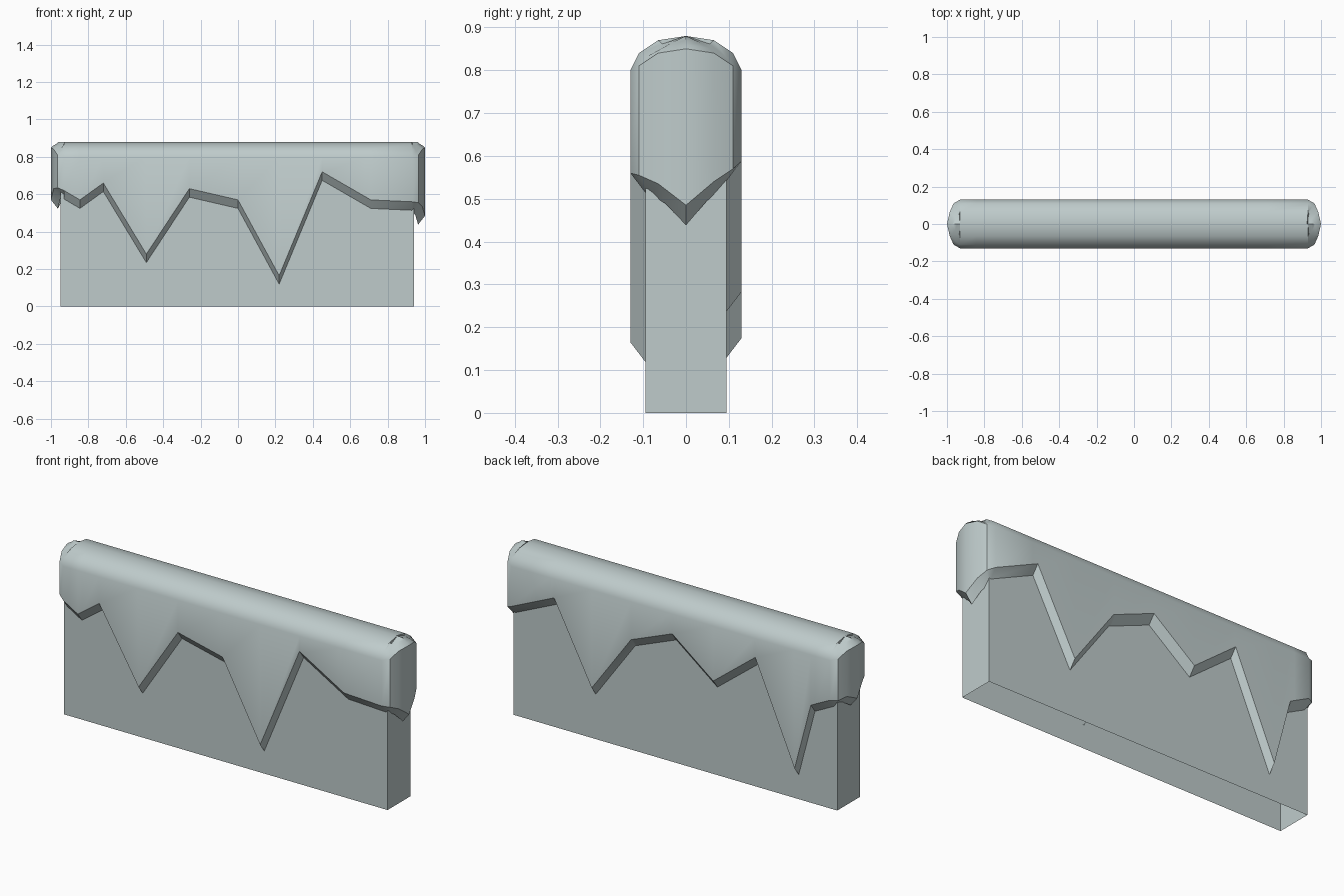
import bpy, bmesh

if "Cube" in bpy.data.objects:
    bpy.data.objects.remove(bpy.data.objects["Cube"])

mat = bpy.data.materials.new("pale grey green")
mat.diffuse_color = (0.52, 0.60, 0.60, 1)
mat.use_nodes = True
mat.node_tree.nodes["Principled BSDF"].inputs["Base Color"].default_value = mat.diffuse_color


def finish(bm, name):
    bmesh.ops.remove_doubles(bm, verts=bm.verts, dist=0.0005)
    bmesh.ops.recalc_face_normals(bm, faces=bm.faces)
    mesh = bpy.data.meshes.new(name)
    bm.to_mesh(mesh)
    bm.free()
    mesh.materials.append(mat)
    obj = bpy.data.objects.new(name, mesh)
    bpy.context.collection.objects.link(obj)
    return obj


def lerp(pts, x):
    for (x0, z0), (x1, z1) in zip(pts, pts[1:]):
        if x0 <= x <= x1:
            return z0 + (z1 - z0) * (x - x0) / (x1 - x0)


# wall slab, open underneath
bm = bmesh.new()
bmesh.ops.create_cube(bm, size=1)
for v in bm.verts:
    v.co = (v.co.x * 1.89 - 0.005, v.co.y * 0.19, 0.4 + v.co.z * 0.8)
bm.normal_update()
bmesh.ops.delete(bm, geom=[f for f in bm.faces if f.normal.z < -0.5], context='FACES_ONLY')
finish(bm, "wall")

# drooping edge heights of the covering along each long side
front = [(-.93, .62), (-.845, .57), (-.72, .66), (-.49, .28), (-.26, .63), (0, .57),
         (.22, .165), (.45, .72), (.71, .57), (.93, .56)]
back = [(-.93, .59), (-.82, .535), (-.725, .175), (-.495, .70), (-.25, .51), (-.01, .695),
        (.23, .60), (.46, .283), (.68, .70), (.93, .588)]
right = [.555, .535, .485, .54, .57]
left = [.59, .60, .57, .63, .635]
end_shape = [(.965, -.11), (.985, -.065), (1, 0), (.985, .065), (.965, .11)]
profile = [(0, .88), (.065, .87), (.11, .84), (.13, .80)]

# outline columns: x, y, bottom height, 1 when on a rounded end
xs = sorted({x for x, z in front + back})
cols = [(x, -.13, lerp(front, x), 0) for x in xs]
cols += [(x, y, z, 1) for (x, y), z in zip(end_shape, right)]
cols += [(x, .13, lerp(back, x), 0) for x in reversed(xs)]
cols += [(-x, -y, z, 1) for (x, y), z in zip(end_shape, left)]

# covering: inner lip, hanging edge, then rounded rings up to the ridge
bm = bmesh.new()
rings = []
for x, y, z, end in cols:
    side = 1 if x > 0 else -1
    lip_x = x - side * 0.037 * end
    column = [bm.verts.new((lip_x, y * 0.094 / 0.13, z - 0.047)), bm.verts.new((x, y, z))]
    for k, (s, d) in enumerate([(1, 0), (.11 / .13, .012), (.5, .03), (0, .04)]):
        yk = y * s
        zk = lerp(profile, abs(yk)) - 0.03 * end * (1 - k / 3)
        column.append(bm.verts.new((x - side * d * end, yk, zk)))
    rings.append(column)
for a, b in zip(rings, rings[1:] + rings[:1]):
    for k in range(len(a) - 1):
        bm.faces.new((a[k], b[k], b[k + 1], a[k + 1]))
cover = finish(bm, "snow_cover")

bpy.context.view_layer.objects.active = cover
cover.select_set(True)
bpy.ops.object.shade_smooth_by_angle(angle=0.6)
